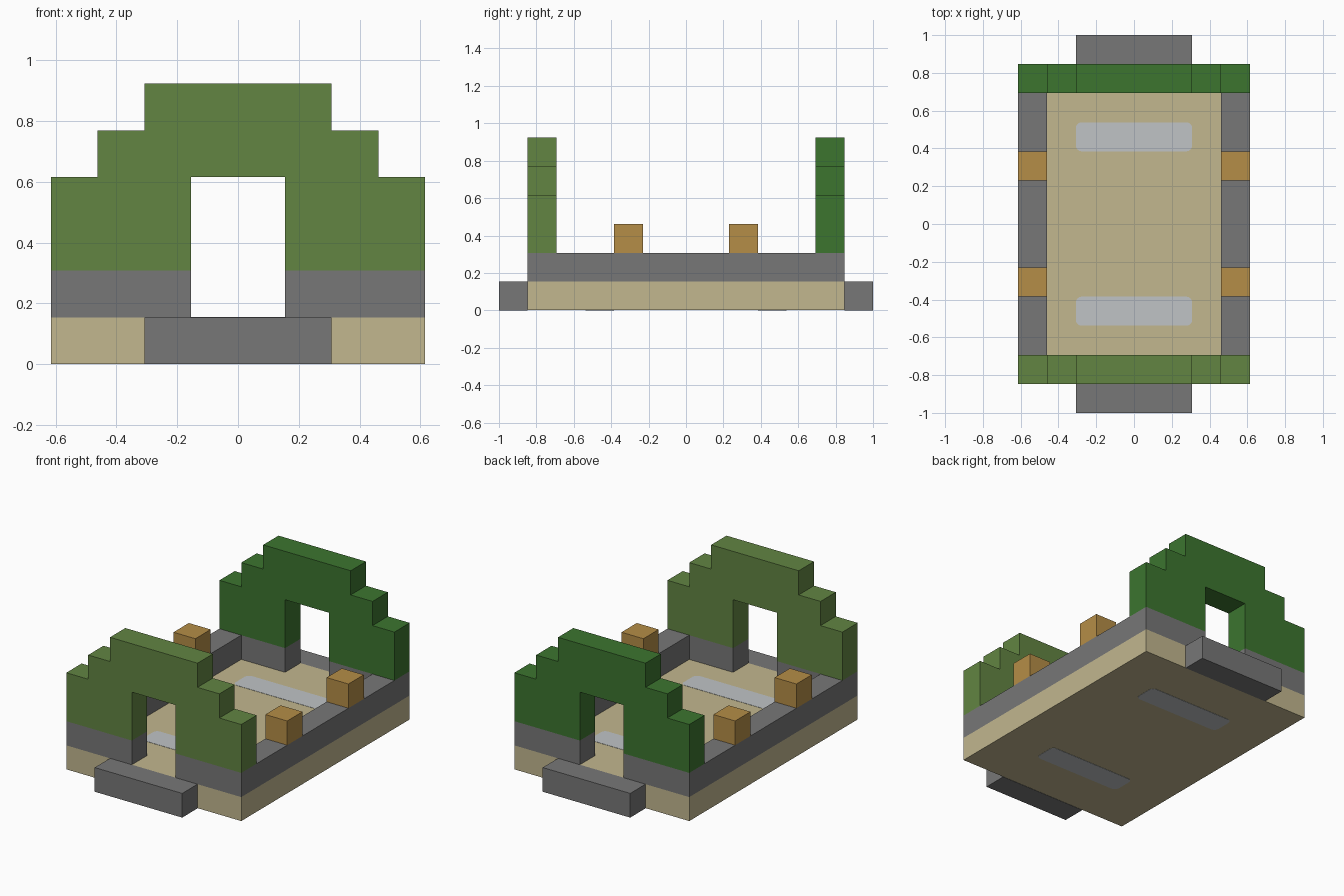
import bpy, bmesh, math
from mathutils import Vector

if "Cube" in bpy.data.objects:
    bpy.data.objects.remove(bpy.data.objects["Cube"], do_unlink=True)

U = 2 / 13  # one building block


def srgb(*rgb):
    return tuple(((c / 255 + 0.055) / 1.055) ** 2.4 for c in rgb) + (1.0,)


def material(name, color):
    m = bpy.data.materials.new(name)
    m.use_nodes = True
    m.diffuse_color = color
    m.node_tree.nodes["Principled BSDF"].inputs["Base Color"].default_value = color
    return m


SAND = material("sand", srgb(194, 183, 143))
STONE = material("stone grey", srgb(119, 119, 119))
OLIVE = material("olive green", srgb(98, 133, 66))
GREEN = material("dark green", srgb(60, 117, 47))
WOOD = material("orange wood", srgb(181, 141, 71))
PALE = material("pale grey", srgb(192, 196, 198))


def prism(name, outline, start, depth, mat):
    """Extrude an outline of 3D points along depth; all in block units."""
    bm = bmesh.new()
    base = bm.faces.new([bm.verts.new(Vector(p) * U) for p in outline])
    grown = bmesh.ops.extrude_face_region(bm, geom=[base])["geom"]
    moved = [v for v in grown if isinstance(v, bmesh.types.BMVert)]
    bmesh.ops.translate(bm, verts=moved, vec=Vector(depth) * U)
    bmesh.ops.translate(bm, verts=bm.verts, vec=Vector(start) * U)
    bmesh.ops.recalc_face_normals(bm, faces=bm.faces)
    me = bpy.data.meshes.new(name)
    bm.to_mesh(me)
    bm.free()
    me.materials.append(mat)
    ob = bpy.data.objects.new(name, me)
    bpy.context.collection.objects.link(ob)
    return ob


def block(name, x, y, z, mat):
    corners = [(x[0], y[0], 0), (x[1], y[0], 0), (x[1], y[1], 0), (x[0], y[1], 0)]
    return prism(name, corners, (0, 0, z[0]), (0, 0, z[1] - z[0]), mat)


# Floor slab
block("floor", (-4, 4), (-5.5, 5.5), (0.01, 1), SAND)

# Low side walls, returning at both ends to leave the doorways open
half_ring = [(1, -5.5), (4, -5.5), (4, 5.5), (1, 5.5), (1, 4.5), (3, 4.5), (3, -4.5), (1, -4.5)]
for side, s in (("left", 1), ("right", -1)):
    prism(side + "_wall", [(s * x, y, 0) for x, y in half_ring], (0, 0, 1), (0, 0, 1), STONE)

# Stepped gables with a doorway, mirrored half profile
half_gable = [(1, 2), (4, 2), (4, 4), (3, 4), (3, 5), (2, 5), (2, 6)]
gable = [(x, 0, z) for x, z in half_gable]
gable += [(-x, 0, z) for x, z in reversed(half_gable)] + [(-1, 0, 4), (1, 0, 4)]
prism("front_gable", gable, (0, -5.5, 0), (0, 1, 0), OLIVE)
prism("back_gable", gable, (0, 4.5, 0), (0, 1, 0), GREEN)

# Rounded outline of the floor inlays
inlay = []
r = 0.2
for i, (cx, cy) in enumerate([(1, 1), (-1, 1), (-1, -1), (1, -1)]):
    for k in range(5):
        a = math.pi / 2 * (i + k / 4)
        inlay.append((cx * (2 - r) + r * math.cos(a), cy * (0.5 - r) + r * math.sin(a), 0))

# Door steps, floor inlays and wall posts at both ends
for end, s in (("front", -1), ("back", 1)):
    block(end + "_step", (-2, 2), sorted((s * 5.5, s * 6.5)), (0, 1), STONE)
    prism(end + "_floor_inlay", inlay, (0, s * 3, 0), (0, 0, 1.01), PALE)
    for side, t in (("left", 1), ("right", -1)):
        block(f"{end}_{side}_post", sorted((t * 3, t * 4)), sorted((s * 1.5, s * 2.5)), (2, 3), WOOD)
